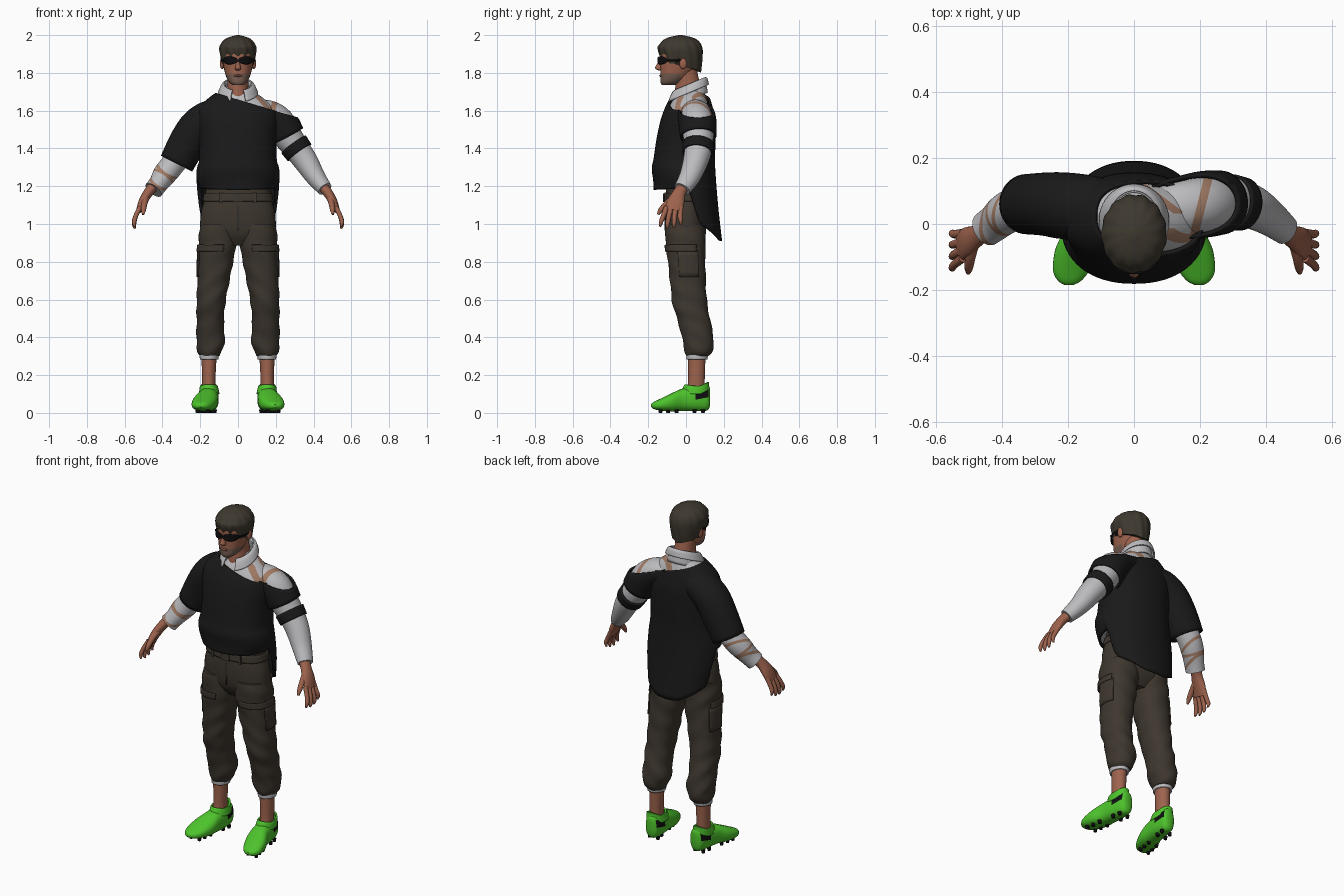
import bpy, bmesh, math
from mathutils import Vector

cube = bpy.data.objects.get("Cube")
if cube:
    bpy.data.objects.remove(cube, do_unlink=True)

PALETTE = {
    "black_knit": (0.010, 0.010, 0.010), "brown_cloth": (0.048, 0.038, 0.028),
    "dark_seam": (0.022, 0.018, 0.014), "skin": (0.34, 0.125, 0.075),
    "stubble": (0.19, 0.115, 0.085), "white_cloth": (0.50, 0.50, 0.52),
    "tan_strap": (0.36, 0.20, 0.13), "green_shoe": (0.075, 0.55, 0.025),
    "dark_hair": (0.048, 0.040, 0.028), "gloss_black": (0.005, 0.005, 0.006),
}
MATS = {}
for key, rgb in PALETTE.items():
    m = bpy.data.materials.new(key)
    m.use_nodes = True
    m.diffuse_color = (*rgb, 1)
    m.node_tree.nodes["Principled BSDF"].inputs["Base Color"].default_value = (*rgb, 1)
    MATS[key] = m
PARTS = []
Y, Z = Vector((0, 1, 0)), Vector((0, 0, 1))
FRONT = -math.pi / 2


def finish(name, bm, mat, thick=0):
    bmesh.ops.recalc_face_normals(bm, faces=bm.faces)
    me = bpy.data.meshes.new(name)
    bm.to_mesh(me)
    bm.free()
    ob = bpy.data.objects.new(name, me)
    bpy.context.collection.objects.link(ob)
    me.materials.append(MATS[mat])
    if thick:
        mod = ob.modifiers.new("thickness", 'SOLIDIFY')
        mod.thickness, mod.offset = thick, 0
    PARTS.append(ob)
    return ob


def densify(rows, sub):
    """Smooth curve through rows of any dimension."""
    out = []
    for i in range(len(rows) - 1):
        a, b, c, d = (rows[max(0, min(len(rows) - 1, i + k))] for k in (-1, 0, 1, 2))
        for j in range(sub):
            t = j / sub
            out.append([0.5 * (2 * q + (r - p) * t + (2 * p - 5 * q + 4 * r - s) * t * t
                        + (3 * q - p - 3 * r + s) * t ** 3) for p, q, r, s in zip(a, b, c, d)])
    return out + [list(rows[-1])]


def loft(name, rows, mat, axis=None, arc=None, n=40, p=2.0, warp=None, thick=0, s=1, sub=4):
    """Skin rows (x, y, z, half width, half depth); arc leaves the ring open; s mirrors."""
    rows = densify(rows, sub)
    pts = [Vector(r[:3]) for r in rows]
    ref = Z if axis is Y else Y
    bm, rings = bmesh.new(), []
    a0, a1 = arc or (0, 2 * math.pi)
    count = n + 1 if arc else n
    for i, r in enumerate(rows):
        T = axis or (pts[min(i + 1, len(pts) - 1)] - pts[max(i - 1, 0)]).normalized()
        U = (ref - T * ref.dot(T)).normalized()
        V = U.cross(T)
        ring = []
        for k in range(count):
            t = a0 + (a1 - a0) * k / n
            c, q = math.cos(t), math.sin(t)
            c, q = (math.copysign(abs(w) ** (2 / p), w) for w in (c, q))
            v = pts[i] + V * (r[3] * c) + U * (r[4] * q)
            if warp:
                v = warp(v, t)
            ring.append(bm.verts.new((v.x * s, v.y, v.z)))
        rings.append(ring)
    for A, B in zip(rings, rings[1:]):
        for k in range(n):
            j = (k + 1) % count
            bm.faces.new((A[k], A[j], B[j], B[k]))
    if not thick and not arc:
        bm.faces.new(rings[0])
        bm.faces.new(rings[-1])
    return finish(name, bm, mat, thick)


def blob(name, at, size, mat, s=1):
    bm = bmesh.new()
    bmesh.ops.create_uvsphere(bm, u_segments=20, v_segments=12, radius=1)
    for v in bm.verts:
        v.co = Vector(((at[0] + v.co.x * size[0]) * s, at[1] + v.co.y * size[1], at[2] + v.co.z * size[2]))
    return finish(name, bm, mat)


def block(name, at, size, mat):
    bm = bmesh.new()
    bmesh.ops.create_cube(bm, size=1)
    for v in bm.verts:
        v.co = Vector(at) + Vector(a * b for a, b in zip(v.co, size))
    return finish(name, bm, mat)


def cut(ob, planes, clear=False):
    bm = bmesh.new()
    bm.from_mesh(ob.data)
    for co, no in planes:
        bmesh.ops.bisect_plane(bm, geom=bm.verts[:] + bm.edges[:] + bm.faces[:],
                               plane_co=co, plane_no=no, clear_outer=clear)
    bm.to_mesh(ob.data)
    bm.free()


def paint(ob, mat, normal, at, width, rule=lambda c: True):
    """Cut a clean stripe of a given width through a point and colour it."""
    no = Vector(normal).normalized()
    mid = no.dot(Vector(at))
    cut(ob, [(no * (mid - width / 2), no), (no * (mid + width / 2), no)])
    ob.data.materials.append(MATS[mat])
    for f in ob.data.polygons:
        if abs(no.dot(f.center) - mid) < width / 2 and rule(f.center):
            f.material_index = len(ob.data.materials) - 1


def interp(d, table):
    for (a, u), (b, v) in zip(table, table[1:]):
        if d <= b:
            return u + (v - u) * (d - a) / (b - a)
    return table[-1][1]


def hem(table, top, bottom):
    """Warp that pulls the lower edge to a height that depends on the angle from the front."""
    def warp(v, t):
        d = abs((t - FRONT + math.pi) % (2 * math.pi) - math.pi)
        if v.z < top:
            v.z = top - (top - v.z) * (top - interp(d, table)) / (top - bottom)
        return v
    return warp


def grow(rows, g):
    return [(x, y, z, a + g, b + g) for x, y, z, a, b in rows]


# Torso: shirt below, off-shoulder sweater with a long back tail above
torso = [(0, .01, .9, .195, .175), (0, 0, 1.05, .213, .168), (0, -.01, 1.2, .212, .165),
         (0, -.01, 1.32, .2, .158), (0, 0, 1.45, .197, .15), (0, .01, 1.55, .208, .138),
         (0, .015, 1.61, .2, .122), (0, .02, 1.66, .155, .103), (0, .025, 1.70, .1, .085),
         (0, .025, 1.73, .07, .07)]
neckline = (Vector((0, 0, 1.655)), Vector((.3, 0, 1)).normalized())
tail = hem([(0, 1.18), (1.6, 1.19), (1.9, 1.0), (2.2, .97), (2.8, .915), (3.2, .91)], 1.34, .9)
sweater = loft("sweater_body", torso, "black_knit", Z, n=64, p=2.2, warp=tail, thick=.012)
shirt = loft("shirt_body", grow(torso[2:], -.013), "white_cloth", Z, n=64, p=2.2)

# Arms
left_arm = [(.06, .04, 1.605, .05, .07), (.15, .05, 1.59, .068, .08), (.215, .06, 1.545, .079, .084),
            (.262, .065, 1.465, .077, .08), (.31, .065, 1.4, .069, .074), (.36, .05, 1.33, .064, .066),
            (.41, .02, 1.25, .052, .056), (.46, -.02, 1.185, .04, .045)]
left_sleeve = loft("shirt_left_sleeve", left_arm, "white_cloth")
short_sleeve = loft("sweater_left_sleeve", grow(left_arm[:4], .011), "black_knit", thick=.012)
loft("left_arm_band", [(.294, .066, 1.422, .075, .08), (.326, .061, 1.378, .072, .076)], "black_knit", thick=.01)
loft("sweater_right_sleeve", [(.05, .04, 1.59, .068, .08), (.14, .05, 1.57, .082, .092),
     (.21, .055, 1.52, .09, .095), (.265, .06, 1.435, .093, .09), (.325, .06, 1.32, .087, .085)],
     "black_knit", thick=.012, s=-1)
right_sleeve = loft("shirt_right_sleeve", [(.29, .06, 1.39, .065, .068), (.35, .05, 1.31, .064, .066),
     (.39, .03, 1.26, .062, .062), (.42, .005, 1.215, .052, .057), (.447, -.015, 1.18, .051, .054)],
     "white_cloth", s=-1, sub=6)
for ob in (sweater, short_sleeve):
    cut(ob, [neckline], True)

# Tan straps on the bared shoulder and the right forearm
for ob in (shirt, left_sleeve):
    paint(ob, "tan_strap", (1, -.25, 0), (.2, .04, 1.6), .026, lambda c: c.z > 1.5)
    paint(ob, "tan_strap", (1, 0, .91), (.125, 0, 1.65), .022, lambda c: c.y < -.01 and c.z > 1.5)
    paint(ob, "tan_strap", (.6, .8, 0), (.06, .09, 1.7), .022, lambda c: c.y > .03 and c.z > 1.6)
for x, y, z, tilt in ((-.375, .04, 1.285, .3), (-.395, .025, 1.25, -.25), (-.42, .005, 1.215, .25)):
    paint(right_sleeve, "tan_strap", (-.55, tilt, -.8), (x, y, z), .015)

# Hands
for s, side in ((1, "left"), (-1, "right")):
    loft(side + "_palm", [(.43, 0, 1.22, .03, .034), (.472, -.033, 1.17, .026, .033),
         (.503, -.053, 1.12, .023, .045), (.525, -.066, 1.07, .015, .047)], "skin", s=s, n=24)
    for i in range(4):
        y, drop = -.103 + .025 * i, (.01, 0, .004, .02)[i]
        loft(f"{side}_finger_{i + 1}", [(.518, y, 1.09, .013, .014), (.542, y - .018 + .005 * i, 1.04, .012, .013),
             (.55, y - .03 + .01 * i, .998 + drop, .011, .011), (.546, y - .033 + .011 * i, .976 + drop, .005, .005)],
             "skin", s=s, n=12)
    loft(side + "_thumb", [(.485, -.055, 1.145, .018, .018), (.495, -.1, 1.11, .016, .016),
         (.5, -.133, 1.075, .013, .013), (.502, -.148, 1.05, .006, .006)], "skin", s=s, n=12)

# Trousers
def wrinkle(v, t):
    v.x += .0025 * math.sin(v.z * 62 + 2 * t)
    v.y += .0025 * math.sin(v.z * 48 + 3 * t)
    return v

hips = [(0, 0, .885, .09, .06), (0, 0, .95, .19, .1), (0, -.005, 1.05, .197, .107),
        (0, -.005, 1.13, .178, .104), (0, -.005, 1.2, .168, .1)]
loft("trouser_hips", hips, "brown_cloth", Z, n=48, p=2.3)
loft("belt", [(0, -.005, 1.12, .184, .11), (0, -.005, 1.162, .177, .107)], "brown_cloth", Z, n=48, p=2.3, thick=.008)
block("belt_buckle", (0, -.118, 1.138), (.05, .01, .045), "brown_cloth")
block("fly_seam", (0, -.1105, 1.03), (.005, .006, .13), "dark_seam")
for x in (-.09, .09):
    block("belt_loop", (x, -.108, 1.14), (.014, .014, .055), "brown_cloth")
leg = [(.105, -.003, 1.0, .095, .106), (.107, -.003, .93, .1, .108), (.113, 0, .85, .097, .102),
       (.13, .01, .7, .085, .095), (.143, .02, .58, .076, .092), (.147, .045, .48, .072, .086),
       (.145, .065, .38, .075, .082), (.15, .066, .325, .064, .072), (.15, .06, .3, .05, .056)]

for s, side in ((1, "left"), (-1, "right")):
    loft(side + "_trouser_leg", leg, "brown_cloth", Z, warp=wrinkle, s=s, p=2.2, sub=6)
    loft(side + "_pocket_flap", [(.11, -.002, .89, .102, .108), (.114, 0, .855, .103, .108)],
         "brown_cloth", Z, arc=(-1.9, .5), p=2.2, thick=.007, s=s, n=24)
    loft(side + "_cargo_pocket", [(.114, 0, .86, .099, .104), (.129, .009, .72, .088, .098)],
         "brown_cloth", Z, arc=(-.4, .6), p=2.2, thick=.008, s=s, n=20)
    loft(side + "_cuff", [(.153, .058, .284, .044, .05), (.152, .06, .312, .047, .054)], "white_cloth", Z, thick=.01, s=s)
    loft(side + "_ankle", [(.155, .05, .1, .036, .05), (.155, .055, .17, .035, .044), (.153, .057, .32, .041, .047)],
         "skin", Z, s=s, n=24)

    # Shoes with low studs and a raised heel tab
    shoe = loft(side + "_shoe", [(.147, .128, .085, .02, .045), (.148, .112, .08, .039, .067),
         (.152, .05, .073, .05, .064), (.16, -.02, .069, .055, .059), (.175, -.08, .055, .064, .047),
         (.19, -.14, .043, .055, .03), (.195, -.172, .039, .035, .018), (.197, -.185, .038, .012, .007)],
         "green_shoe", Y, p=2.4, s=s, sub=5)
    paint(shoe, "gloss_black", (0, -.2, 1), (0, .08, .097), .042, lambda c: .045 < c.y < .12)
    loft(side + "_shoe_collar", [(.152, .05, .1, .049, .07), (.154, .054, .13, .045, .063), (.154, .058, .142, .042, .059)],
         "green_shoe", Z, thick=.01, s=s, n=32,
         warp=lambda v, t: Vector((v.x, v.y, v.z + .5 * max(0, v.y - .075) + .2 * max(0, .03 - v.y))))
    for y in (.09, .045, -.05, -.095, -.135):
        for dx in (-.027, .027):
            bm = bmesh.new()
            bmesh.ops.create_cone(bm, cap_ends=True, segments=10, radius1=.009, radius2=.012, depth=.018)
            bmesh.ops.translate(bm, vec=((.165 - .17 * y + dx) * s, y, .009), verts=bm.verts)
            finish(side + "_stud", bm, "gloss_black")

# Neck and head
loft("neck", [(0, .02, 1.6, .07, .085), (0, .015, 1.69, .06, .075), (0, .008, 1.75, .055, .064),
     (0, -.005, 1.83, .055, .06)], "skin", Z)
head = loft("head", [(0, -.095, 1.735, .026, .032), (0, -.078, 1.752, .048, .057), (0, -.055, 1.79, .066, .08),
     (0, -.034, 1.85, .079, .102), (0, -.03, 1.91, .084, .107), (0, -.03, 1.96, .065, .085),
     (0, -.03, 1.985, .02, .03)], "skin", Z, p=2.2)
paint(head, "stubble", Z, (0, 0, 1.765), .056, lambda c: c.y < -.03)
loft("nose", [(0, -.128, 1.87, .009, .01), (0, -.14, 1.84, .012, .018), (0, -.143, 1.823, .017, .02),
     (0, -.135, 1.812, .01, .008)], "skin", Z, n=16)
blob("lips", (0, -.133, 1.785), (.024, .009, .006), "skin")
for s, side in ((1, "left"), (-1, "right")):
    blob(side + "_ear", (.084, -.015, 1.85), (.012, .02, .03), "skin", s)

# Hair cap with locks, a fringe, sideburns and a longer nape
hair_edge = hem([(0, 1.89), (.25, 1.897), (.4, 1.884), (.6, 1.896), (.85, 1.885), (1.0, 1.85), (1.3, 1.85),
                 (1.5, 1.878), (1.85, 1.83), (3.2, 1.8)], 1.95, 1.8)

def locks(v, t):
    v = hair_edge(v, t)
    ridge = 1 + .018 * math.sin(13 * t + 25 * v.z)
    return Vector((v.x * ridge, -.03 + (v.y + .03) * ridge, v.z))

loft("hair", [(0, -.03, 1.8, .087, .108), (0, -.03, 1.86, .095, .116), (0, -.03, 1.92, .098, .118),
     (0, -.03, 1.96, .086, .103), (0, -.03, 1.985, .057, .07), (0, -.03, 2.0, .008, .01)],
     "dark_hair", Z, n=96, warp=locks, sub=5)

# Wraparound sunglasses, thin at the bridge and temples
def lens(v, t):
    d = abs(t - FRONT)
    h = .2 + .8 * math.sin(math.pi * min(1, d / 1.0)) ** .6
    v.z = 1.866 + (v.z - 1.866) * h
    return v

loft("sunglasses", [(0, -.034, 1.845, .086, .113), (0, -.034, 1.887, .09, .115)], "gloss_black", Z,
     arc=(FRONT - 1.7, FRONT + 1.7), n=60, p=2.2, warp=lens, thick=.006)

# Shirt collar: stand and folded leaf, dropping to an open front
def collar_tilt(v, t):
    v.z += .42 * (v.y - .03)
    return v

for name, gap, rows in (
        ("collar_stand", .5, [(0, .022, 1.66, .085, .09), (0, .018, 1.742, .07, .08)]),
        ("collar_leaf", .4, [(0, .018, 1.744, .072, .082), (0, .015, 1.735, .086, .095), (0, .01, 1.7, .103, .108)])):
    loft(name, rows, "white_cloth", Z, arc=(FRONT + gap, FRONT + 2 * math.pi - gap), warp=collar_tilt, thick=.008)

bpy.ops.object.select_all(action='DESELECT')
for ob in PARTS:
    ob.select_set(True)
bpy.context.view_layer.objects.active = PARTS[0]
bpy.ops.object.shade_smooth_by_angle(angle=math.radians(40))
